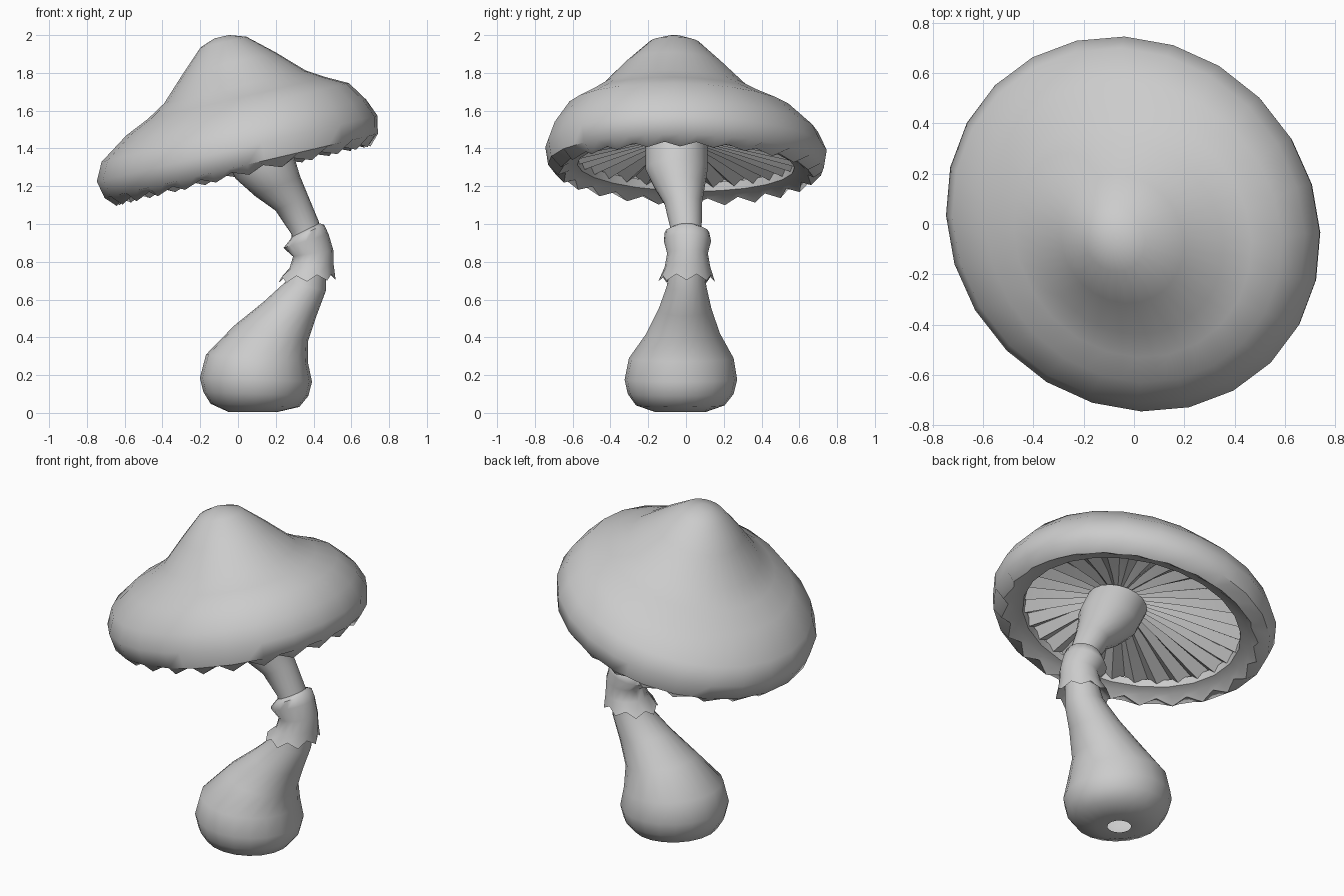
import bpy
import bmesh
from math import sin, cos, pi, radians


def loft(name, rings, n, top=False, flat=1.0, skew=0.0, angle=40):
    """Skin rings (cx, cy, cz, rx, ry, tilt, jag_r, jag_z); jag moves odd points."""
    bm = bmesh.new()
    loops = []
    for ring in rings:
        cx, cy, cz, rx, ry, tilt, jr, jz = (tuple(ring) + (0, 0, 0))[:8]
        t = radians(tilt)
        loop = []
        for i in range(n):
            a = 2 * pi * i / n
            odd = i % 2
            k = flat if odd else 1.0
            u = (rx * k + jr * odd) * cos(a)
            v = (ry * k + jr * odd) * sin(a)
            u, v = u - skew * v, v - skew * u
            w = jz * odd
            loop.append(bm.verts.new((cx + u * cos(t) - w * sin(t), cy + v,
                                      cz + u * sin(t) + w * cos(t))))
        loops.append(loop)
    for lo, hi in zip(loops, loops[1:]):
        for i in range(n):
            j = (i + 1) % n
            bm.faces.new((lo[i], lo[j], hi[j], hi[i]))
    if top:
        bm.faces.new(loops[-1])
    me = bpy.data.meshes.new(name)
    bm.to_mesh(me)
    bm.free()
    ob = bpy.data.objects.new(name, me)
    bpy.context.collection.objects.link(ob)
    bpy.ops.object.select_all(action='DESELECT')
    ob.select_set(True)
    bpy.context.view_layer.objects.active = ob
    bpy.ops.object.shade_smooth_by_angle(angle=radians(angle))
    return ob


def place_on_cap_axis(ob):
    ob.location = (0, 0, 1.38)
    ob.rotation_euler = (0, radians(-13.2), 0)


# Bent stem with bulbous, open-bottomed foot
loft("stem", [
    (0.08, -0.03, 0.008, 0.065, 0.065, 0),
    (0.08, -0.03, 0.005, 0.13, 0.135, 0),
    (0.09, -0.03, 0.04, 0.235, 0.235, -2),
    (0.095, -0.028, 0.10, 0.278, 0.28, -2),
    (0.095, -0.027, 0.175, 0.297, 0.298, -2),
    (0.10, -0.025, 0.29, 0.27, 0.277, -4),
    (0.175, -0.015, 0.42, 0.20, 0.195, -12),
    (0.275, -0.005, 0.55, 0.145, 0.14, -15),
    (0.358, 0.003, 0.67, 0.11, 0.105, -12),
    (0.385, 0.005, 0.82, 0.085, 0.085, 5),
    (0.355, 0.00, 0.98, 0.08, 0.083, 24),
    (0.285, -0.015, 1.11, 0.095, 0.10, 24),
    (0.21, -0.035, 1.20, 0.13, 0.135, 24),
    (0.145, -0.05, 1.29, 0.165, 0.165, 18),
    (0.08, -0.05, 1.42, 0.17, 0.165, 14),
], 20, angle=80)

# Collar with a ragged hem
loft("collar", [
    (0.375, 0.005, 0.76, 0.09, 0.09, 2),
    (0.365, 0.003, 0.695, 0.152, 0.15, 3, -0.01, 0.033),
    (0.39, 0.008, 0.775, 0.117, 0.12, 4),
    (0.398, 0.008, 0.845, 0.108, 0.108, 9),
    (0.36, 0.008, 0.91, 0.125, 0.125, 17),
    (0.365, 0.005, 0.955, 0.10, 0.118, 24),
    (0.36, 0.003, 0.97, 0.08, 0.083, 25),
], 16, angle=60)

# Tilted, slightly oval cap: inner lip, scalloped hem, rolled rim, off-centre peak
cap = loft("cap", [
    (0, 0, -0.03, 0.575, 0.575, 0),
    (0, 0, -0.075, 0.585, 0.575, 0),
    (0, 0, -0.085, 0.635, 0.625, 0),
    (0, 0, -0.13, 0.69, 0.677, 0, -0.025, 0.033),
    (0, 0, -0.075, 0.743, 0.73, 0),
    (0, 0, 0.02, 0.763, 0.745, 0),
    (0.005, -0.005, 0.115, 0.72, 0.705, 0),
    (0.05, -0.03, 0.222, 0.605, 0.60, 0),
    (0.06, -0.045, 0.28, 0.485, 0.485, 0),
    (0.062, -0.055, 0.34, 0.385, 0.385, 0),
    (0.062, -0.06, 0.47, 0.252, 0.255, 0),
    (0.058, -0.06, 0.585, 0.125, 0.13, 0),
    (0.055, -0.06, 0.615, 0.04, 0.04, 0),
], 48, top=True, flat=cos(pi / 24), skew=0.045, angle=50)
place_on_cap_axis(cap)

# Pleated gills under the cap
gills = loft("gills", [
    (0.08, -0.04, 0.04, 0.10, 0.10, 0, 0, 0.01),
    (0.05, -0.02, 0.0, 0.30, 0.30, 0, 0, 0.035),
    (0, 0, -0.06, 0.59, 0.58, 0, 0, 0.045),
], 60, skew=0.045, angle=20)
place_on_cap_axis(gills)
